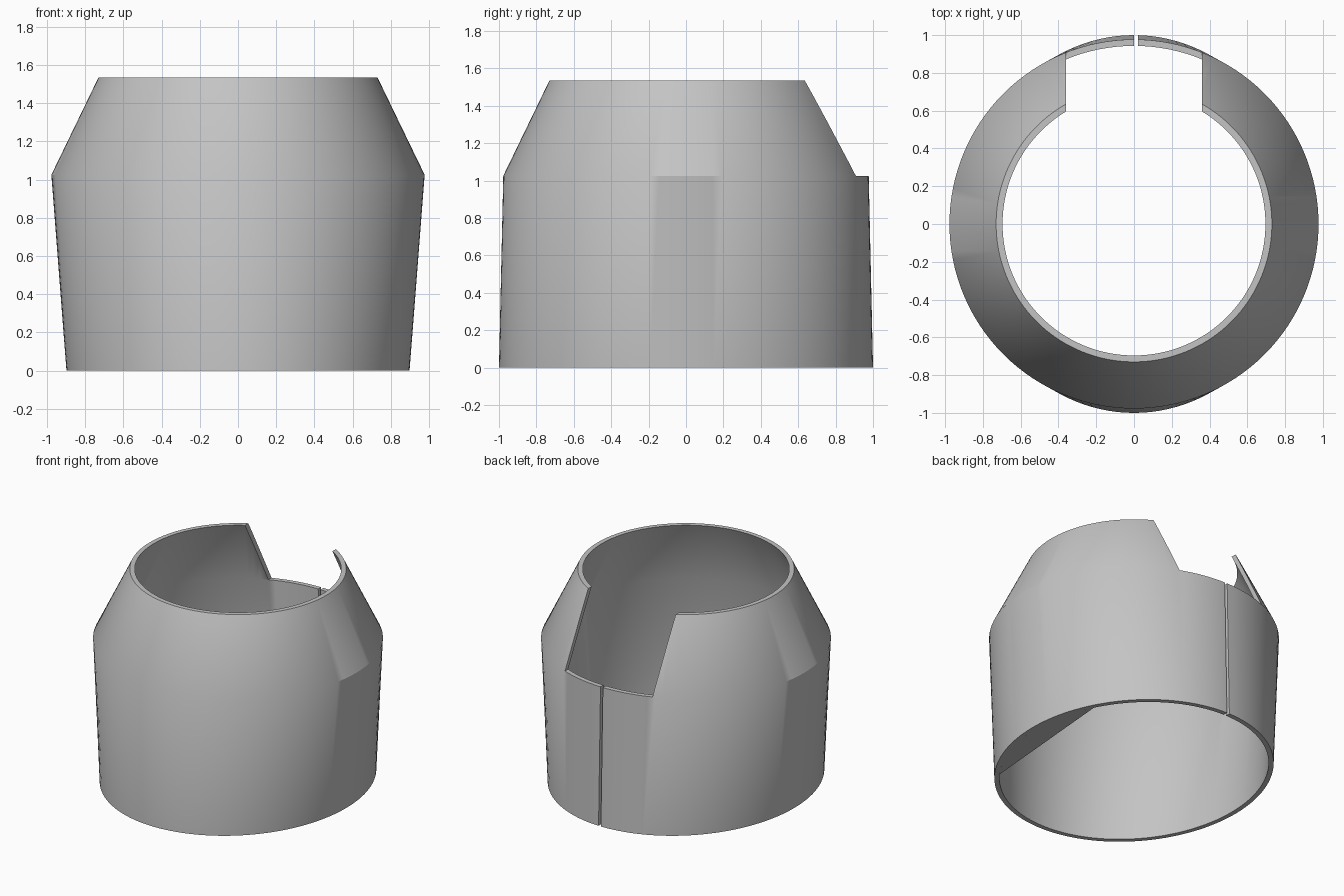
import bpy
import bmesh
import math

if "Cube" in bpy.data.objects:
    bpy.data.objects.remove(bpy.data.objects["Cube"], do_unlink=True)

SEGMENTS = 128
WALL = 0.034
RIDGE_Z = 1.025
TOP_Z = 1.535

grey = bpy.data.materials.new("light_grey")
grey.use_nodes = True
colour = (0.55, 0.55, 0.55, 1)
grey.diffuse_color = colour
grey.node_tree.nodes["Principled BSDF"].inputs["Base Color"].default_value = colour


def make_object(name, bm):
    bmesh.ops.recalc_face_normals(bm, faces=bm.faces)
    mesh = bpy.data.meshes.new(name)
    bm.to_mesh(mesh)
    bm.free()
    mesh.materials.append(grey)
    obj = bpy.data.objects.new(name, mesh)
    bpy.context.collection.objects.link(obj)
    return obj


def box(name, low, high):
    bm = bmesh.new()
    bmesh.ops.create_cube(bm, size=1)
    for v in bm.verts:
        v.co = [a + (b - a) * (c + 0.5) for a, b, c in zip(low, high, v.co)]
    return make_object(name, bm)


def cut(obj, cutter):
    mod = obj.modifiers.new("cut", 'BOOLEAN')
    mod.operation = 'DIFFERENCE'
    mod.solver = 'EXACT'
    mod.object = cutter
    bpy.context.view_layer.objects.active = obj
    bpy.ops.object.modifier_apply(modifier=mod.name)
    bpy.data.objects.remove(cutter, do_unlink=True)


# Collar shell: oval base, round ridge, narrower round top
outer = [(0.898, 1.0, 0), (0.977, 0.977, RIDGE_Z), (0.73, 0.73, TOP_Z)]
inner = [(rx - WALL, ry - WALL, z) for rx, ry, z in reversed(outer)]
bm = bmesh.new()
rings = []
for rx, ry, z in outer + inner:
    angles = [2 * math.pi * i / SEGMENTS for i in range(SEGMENTS)]
    rings.append([bm.verts.new((rx * math.cos(a), ry * math.sin(a), z)) for a in angles])
for k, ring in enumerate(rings):
    after = rings[(k + 1) % len(rings)]
    for i in range(SEGMENTS):
        j = (i + 1) % SEGMENTS
        bm.faces.new((ring[i], ring[j], after[j], after[i]))
shell = make_object("collar_shell", bm)

# Rear notch and narrow rear slit
cut(shell, box("notch_cutter", (-0.36, 0.2, RIDGE_Z), (0.36, 1.3, 1.8)))
cut(shell, box("slit_cutter", (0.0, 0.6, -0.2), (0.02, 1.3, 1.3)))

bpy.ops.object.select_all(action='DESELECT')
shell.select_set(True)
bpy.context.view_layer.objects.active = shell
bpy.ops.object.shade_smooth()
bpy.ops.object.shade_smooth_by_angle(angle=math.radians(30))

# Flat sliver closing one side of the base, between a chord and the wall
bm = bmesh.new()
rx, ry = 0.898 - WALL, 1.0 - WALL
start, end, steps = math.radians(-40), math.radians(29.5), 24
arc = []
for i in range(steps + 1):
    a = start + (end - start) * i / steps
    arc.append(bm.verts.new((rx * math.cos(a), ry * math.sin(a), 0)))
face = bm.faces.new(arc)
extruded = bmesh.ops.extrude_face_region(bm, geom=[face])["geom"]
for v in extruded:
    if isinstance(v, bmesh.types.BMVert):
        v.co.z = 0.003
make_object("base_sliver", bm)
